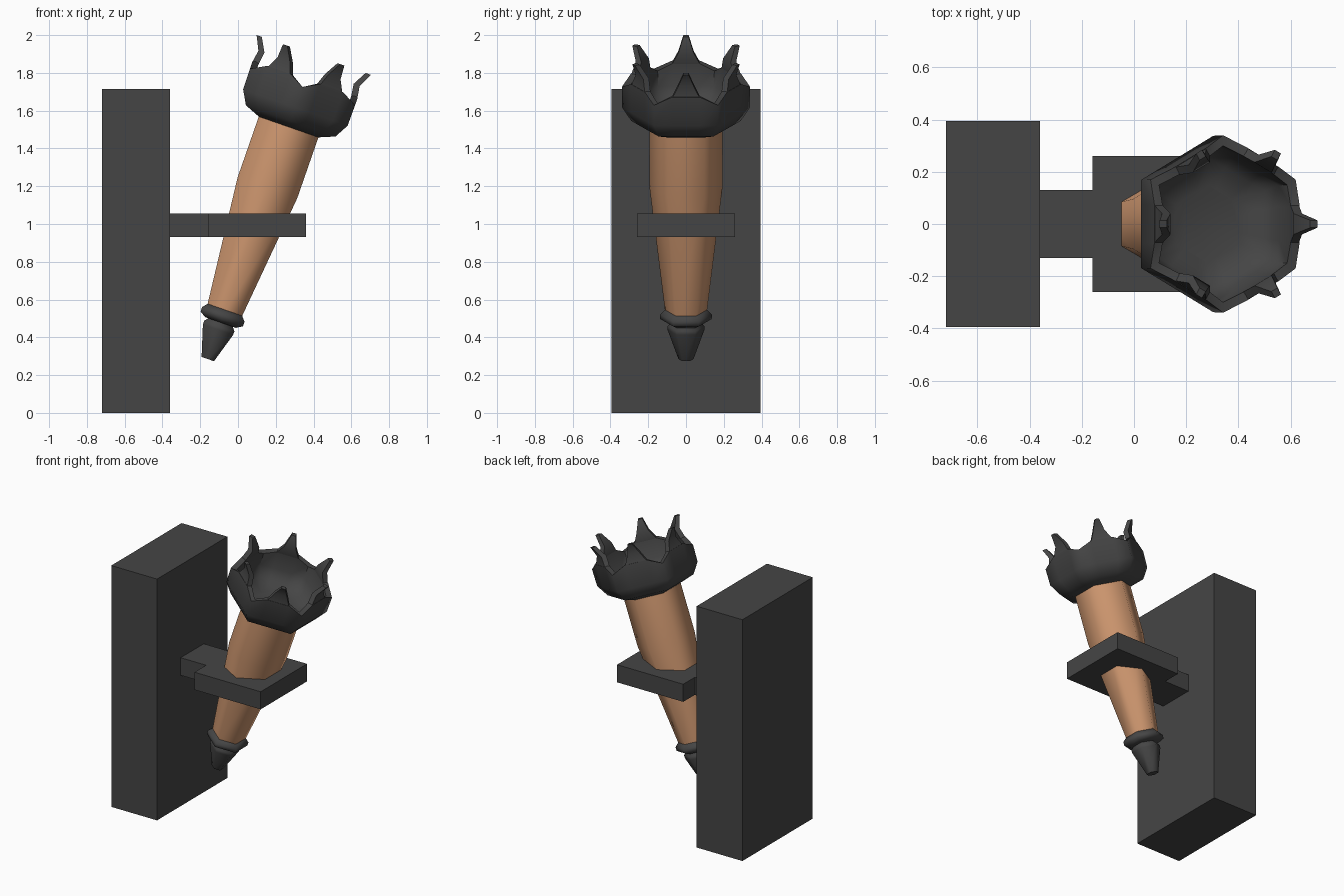
import bpy, bmesh
from math import sin, cos, radians, pi
from mathutils import Matrix, Vector

if "Cube" in bpy.data.objects:
    bpy.data.objects.remove(bpy.data.objects["Cube"])

TILT = Matrix.Translation((-0.16, 0, 0.285)) @ Matrix.Rotation(radians(19.2), 4, 'Y')


def material(name, rgb):
    m = bpy.data.materials.new(name)
    m.diffuse_color = (*rgb, 1)
    m.use_nodes = True
    m.node_tree.nodes["Principled BSDF"].inputs["Base Color"].default_value = m.diffuse_color
    return m


IRON = material("dark_iron", (0.06, 0.06, 0.06))
WOOD = material("wood", (0.62, 0.31, 0.16))


def finish(name, bm, mat, matrix=None, angle=None):
    bmesh.ops.recalc_face_normals(bm, faces=bm.faces)
    me = bpy.data.meshes.new(name)
    bm.to_mesh(me)
    bm.free()
    me.materials.append(mat)
    ob = bpy.data.objects.new(name, me)
    bpy.context.collection.objects.link(ob)
    if matrix:
        ob.matrix_world = matrix
    if angle:
        bpy.context.view_layer.objects.active = ob
        ob.select_set(True)
        bpy.ops.object.shade_smooth_by_angle(angle=radians(angle))
        ob.select_set(False)
    return ob


def box(name, x0, x1, hy, z0, z1):
    bm = bmesh.new()
    bmesh.ops.create_cube(bm, size=1)
    bmesh.ops.scale(bm, vec=(x1 - x0, 2 * hy, z1 - z0), verts=bm.verts)
    bmesh.ops.translate(bm, vec=((x0 + x1) / 2, 0, (z0 + z1) / 2), verts=bm.verts)
    finish(name, bm, IRON)


def loft(bm, rings):
    """Skin closed rings of points and cap both ends."""
    vs = [[bm.verts.new(p) for p in r] for r in rings]
    n = len(vs[0])
    for a, b in zip(vs, vs[1:]):
        for i in range(n):
            j = (i + 1) % n
            bm.faces.new((a[i], a[j], b[j], b[i]))
    bm.faces.new(vs[0][::-1])
    bm.faces.new(vs[-1])


def corner(k, r):
    a = pi / 6 + k * pi / 3
    return Vector((r * cos(a), r * sin(a), 0))


def hex_turned(name, profile, mat):
    bm = bmesh.new()
    loft(bm, [[corner(k, r) + Vector((0, 0, t)) for k in range(6)] for r, t in profile])
    finish(name, bm, mat, TILT, 61)


# wall plate and bracket
box("wall_plate", -0.72, -0.36, 0.395, 0, 1.715)
box("bracket_arm", -0.36, -0.16, 0.13, 0.93, 1.055)
box("bracket_holder", -0.16, 0.36, 0.26, 0.93, 1.055)

# tilted torch: pointed foot, collar, wooden shaft
hex_turned("foot_tip", [(0.04, 0), (0.098, 0.165), (0.098, 0.185), (0.075, 0.21), (0.075, 0.24)], IRON)
hex_turned("foot_collar", [(0.1, 0.205), (0.137, 0.225), (0.137, 0.25), (0.11, 0.278)], IRON)
hex_turned("shaft", [(0.11, 0.26), (0.193, 0.96), (0.193, 1.32)], WOOD)


# cup: hollow hexagonal bowl whose rim rises in the middle of each side
def cup_ring(r, t, rise=0):
    pts = []
    for k in range(6):
        a, b = corner(k, r), corner(k + 1, r)
        for f, h in ((0, 0), (0.28, rise), (0.72, rise)):
            pts.append(a.lerp(b, f) + Vector((0, 0, t + h)))
    return pts


bm = bmesh.new()
loft(bm, [cup_ring(*p) for p in (
    (0.19, 1.30), (0.29, 1.335), (0.338, 1.41), (0.34, 1.525, 0.045),
    (0.30, 1.525, 0.045), (0.295, 1.44), (0.25, 1.375), (0.15, 1.345))])

# spikes bending outward, one per side
for k in range(6):
    rot = Matrix.Rotation(k * pi / 3, 3, 'Z')
    loft(bm, [[rot @ Vector(p) for p in ((ri, -w, t), (ro, -w, t), (ro, w, t), (ri, w, t))]
              for t, w, ri, ro in ((1.56, 0.075, 0.26, 0.294), (1.63, 0.04, 0.25, 0.284),
                                   (1.705, 0.014, 0.291, 0.32))])
finish("crown_cup", bm, IRON, TILT, 61)
